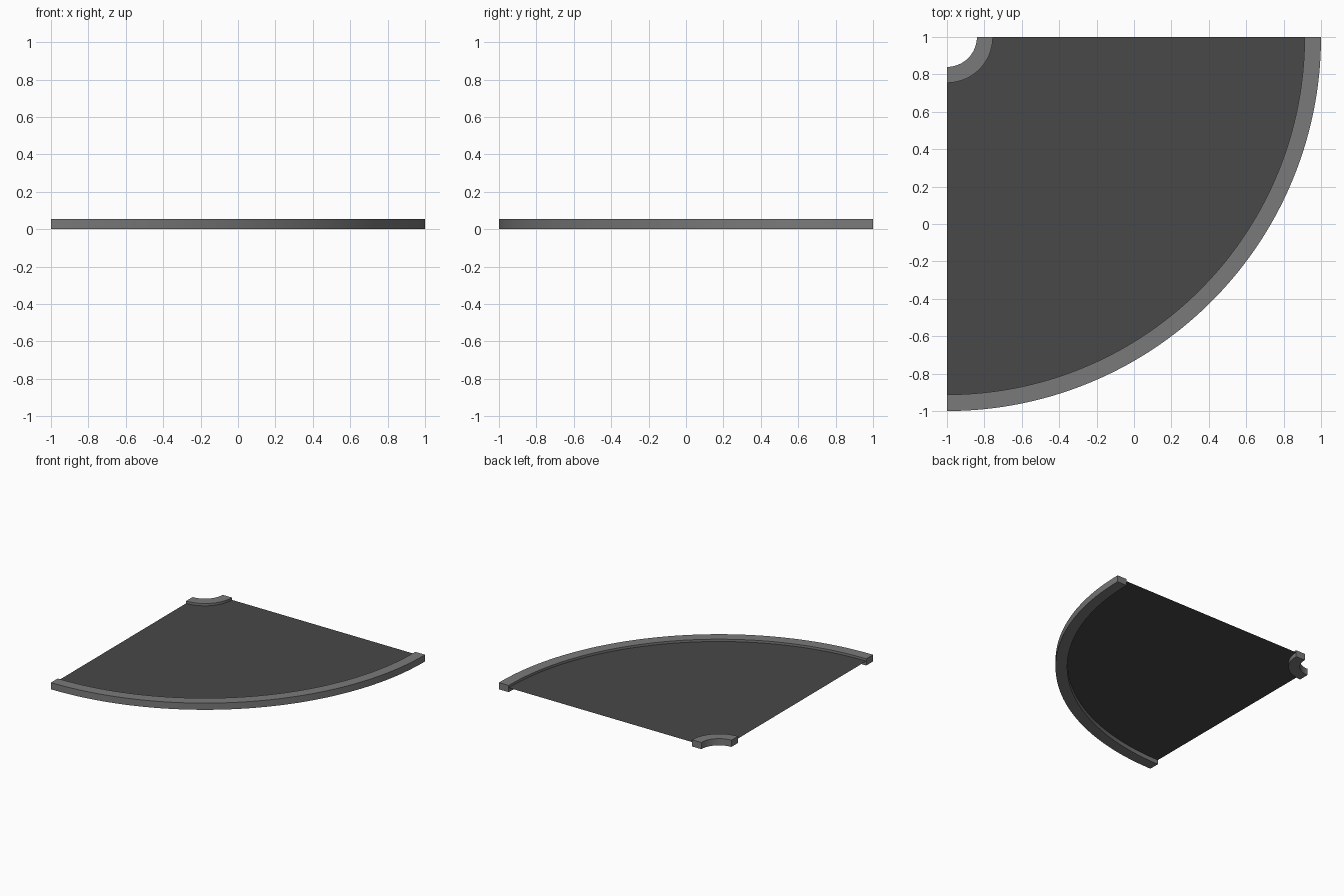
import bpy, bmesh, math

cube = bpy.data.objects.get("Cube")
if cube:
    bpy.data.objects.remove(cube, do_unlink=True)

CENTRE = (-1.0, 1.0)      # centre of the bend
KERB_TOP = 0.055
ROAD_Z = 0.036
INNER = (0.16, 0.245)     # inner kerb radii
OUTER = (1.912, 2.0)      # outer kerb radii


def material(name, value):
    mat = bpy.data.materials.new(name)
    mat.use_nodes = True
    colour = (value, value, value, 1.0)
    mat.diffuse_color = colour
    bsdf = next(n for n in mat.node_tree.nodes if n.type == 'BSDF_PRINCIPLED')
    bsdf.inputs["Base Color"].default_value = colour
    bsdf.inputs["Roughness"].default_value = 0.9
    return mat


def sweep(name, profile, mat, start, end, steps, closed=True):
    """Sweep a (radius, height) profile around the bend, angles from -y towards +x."""
    bm = bmesh.new()
    rings = []
    for i in range(steps + 1):
        a = math.radians(start + (end - start) * i / steps)
        rings.append([bm.verts.new((CENTRE[0] + r * math.sin(a),
                                    CENTRE[1] - r * math.cos(a), z))
                      for r, z in profile])
    count = len(profile)
    for near, far in zip(rings, rings[1:]):
        for j in range(count if closed else count - 1):
            k = (j + 1) % count
            bm.faces.new((near[j], near[k], far[k], far[j]))
    if closed:
        bm.faces.new(rings[0])
        bm.faces.new(rings[-1])
    bmesh.ops.recalc_face_normals(bm, faces=bm.faces)
    if not closed:
        for face in bm.faces:
            face.normal_update()
            if face.normal.z < 0:
                face.normal_flip()
    mesh = bpy.data.meshes.new(name)
    bm.to_mesh(mesh)
    bm.free()
    obj = bpy.data.objects.new(name, mesh)
    bpy.context.collection.objects.link(obj)
    mesh.materials.append(mat)
    bpy.ops.object.select_all(action='DESELECT')
    obj.select_set(True)
    bpy.context.view_layer.objects.active = obj
    bpy.ops.object.shade_smooth_by_angle(angle=math.radians(30))
    return obj


asphalt = material("dark asphalt", 0.065)
concrete = material("grey concrete", 0.195)

# Thin road sheet, with its edges tucked into the kerbs
sweep("road_surface", [(INNER[1] - 0.005, ROAD_Z), (OUTER[0] + 0.005, ROAD_Z)],
      asphalt, 0, 90, 72, closed=False)

# Kerbs laid as a row of short curved stones
for label, (r0, r1) in (("inner", INNER), ("outer", OUTER)):
    section = [(r0, 0), (r1, 0), (r1, KERB_TOP), (r0, KERB_TOP)]
    for n in range(6):
        sweep(f"{label}_kerb_{n + 1}", section, concrete, n * 15, n * 15 + 15, 12)
